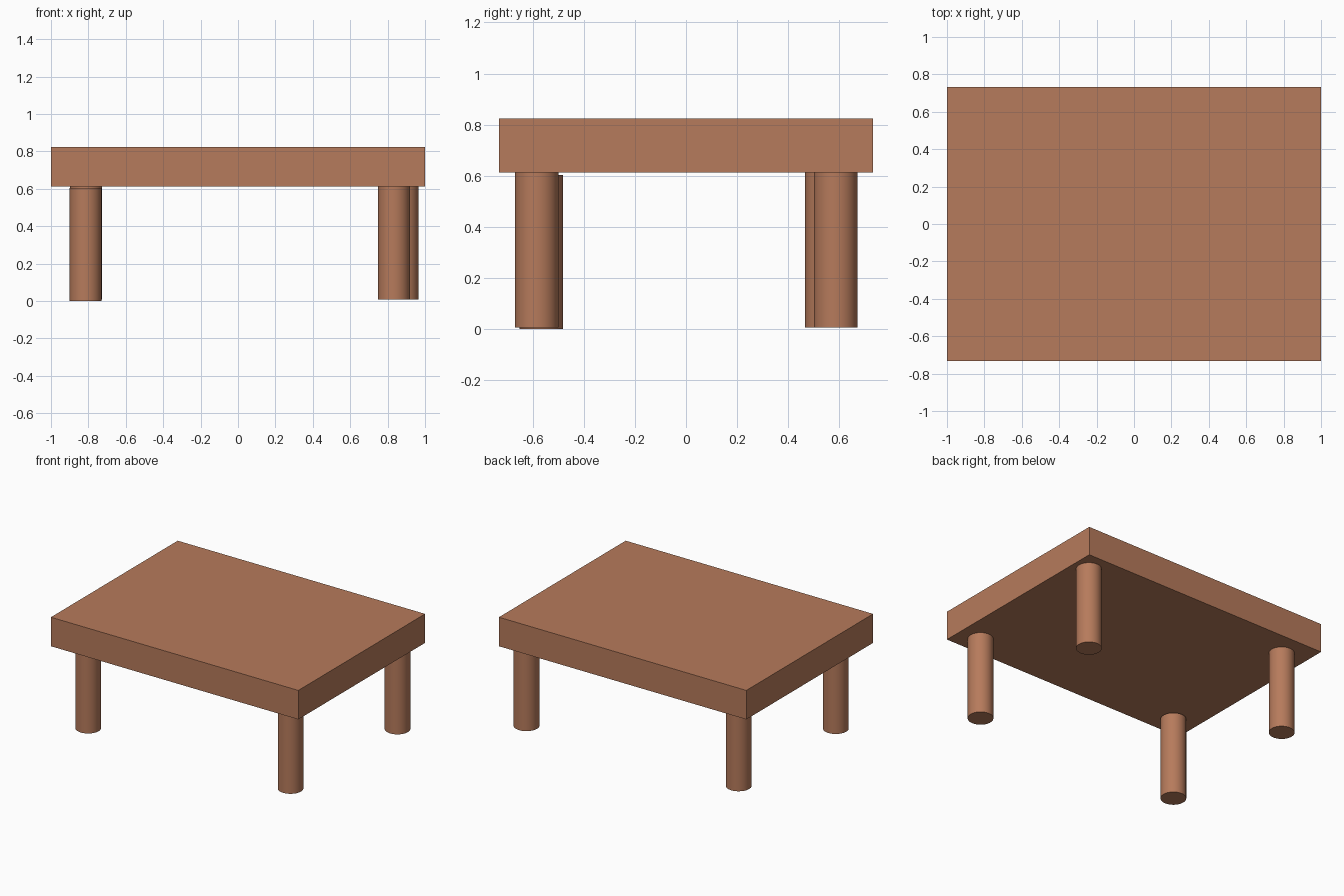
import bpy
import math

if "Cube" in bpy.data.objects:
    bpy.data.objects.remove(bpy.data.objects["Cube"])

# One brown wood colour for everything
wood = bpy.data.materials.new("brown wood")
wood.diffuse_color = (0.47, 0.197, 0.106, 1.0)
wood.use_nodes = True
wood.node_tree.nodes["Principled BSDF"].inputs["Base Color"].default_value = wood.diffuse_color

LEG_RADIUS = 0.085
TOP_BOTTOM, TOP_TOP = 0.612, 0.824


def finish(name):
    obj = bpy.context.object
    obj.name = name
    obj.data.materials.append(wood)
    return obj


# Thick rectangular table top
bpy.ops.mesh.primitive_cube_add(size=1, location=(0, 0, (TOP_BOTTOM + TOP_TOP) / 2))
top = finish("table_top")
top.scale = (2.0, 1.464, TOP_TOP - TOP_BOTTOM)
bpy.ops.object.transform_apply(location=False, rotation=False, scale=True)


# Round legs, each standing slightly off from a perfect rectangle
def leg(name, x, y, z0, z1):
    bpy.ops.mesh.primitive_cylinder_add(
        vertices=48, radius=LEG_RADIUS, depth=z1 - z0, location=(x, y, (z0 + z1) / 2))
    finish(name)
    bpy.ops.object.shade_smooth_by_angle(angle=math.radians(30))


leg("front_left_leg", -0.815, -0.566, 0.0, 0.604)
leg("front_right_leg", 0.834, -0.584, 0.007, TOP_BOTTOM)
leg("back_left_leg", -0.812, 0.551, 0.007, TOP_BOTTOM)
leg("back_right_leg", 0.88, 0.585, 0.007, TOP_BOTTOM)
